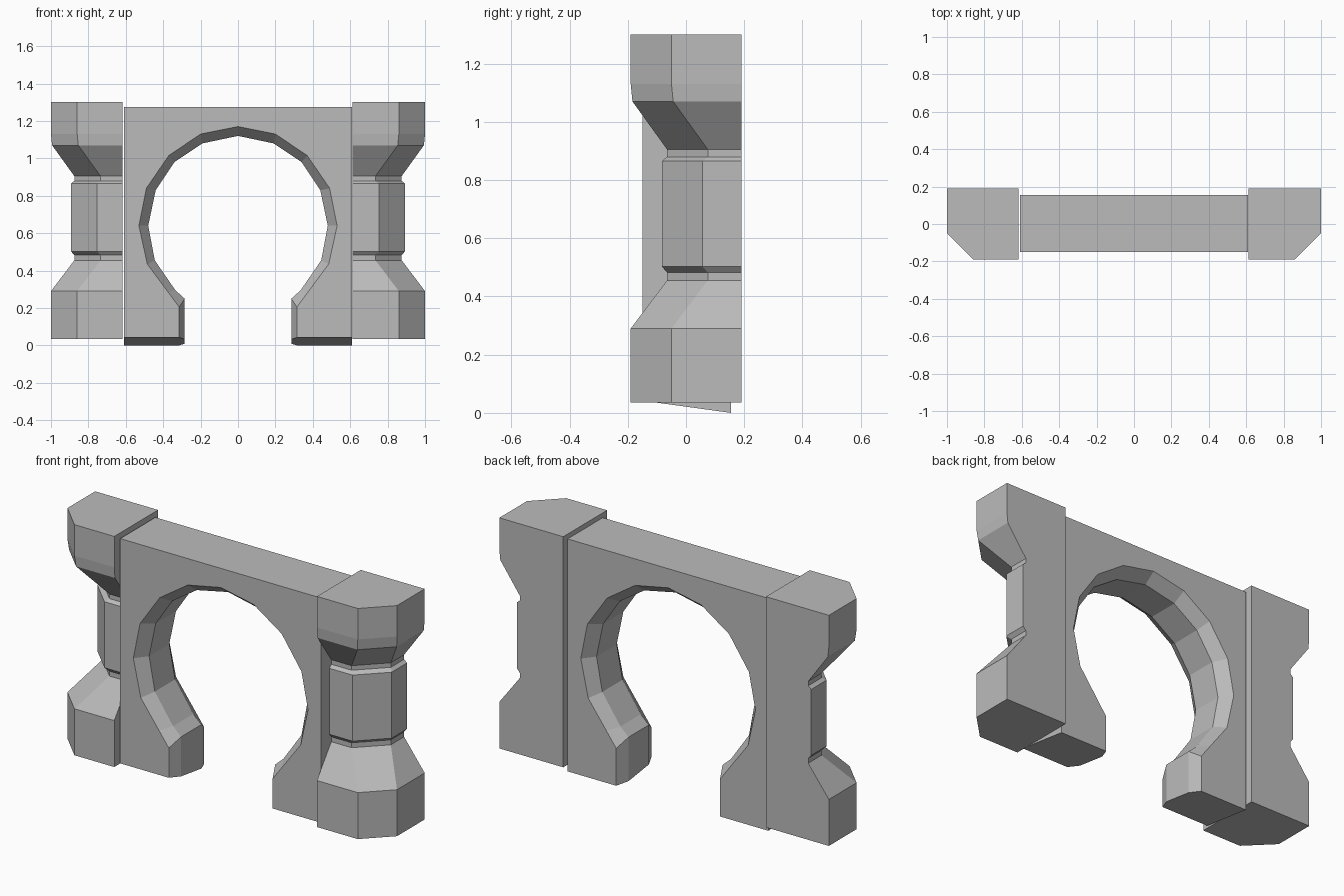
import bpy
import bmesh

cube = bpy.data.objects.get("Cube")
if cube:
    bpy.data.objects.remove(cube)

stone = bpy.data.materials.new("grey_stone")
stone.use_nodes = True
GREY = (0.5, 0.5, 0.5, 1)
stone.diffuse_color = GREY
stone.node_tree.nodes["Principled BSDF"].inputs["Base Color"].default_value = GREY


def loft(name, rings):
    """Skin a stack of matching closed outlines and cap both ends."""
    bm = bmesh.new()
    loops = [[bm.verts.new(p) for p in ring] for ring in rings]
    for a, b in zip(loops, loops[1:]):
        for i in range(len(a)):
            j = (i + 1) % len(a)
            bm.faces.new((a[i], a[j], b[j], b[i]))
    bm.faces.new(loops[0])
    bm.faces.new(loops[-1])
    bmesh.ops.recalc_face_normals(bm, faces=bm.faces)
    mesh = bpy.data.meshes.new(name)
    bm.to_mesh(mesh)
    bm.free()
    mesh.materials.append(stone)
    obj = bpy.data.objects.new(name, mesh)
    bpy.context.collection.objects.link(obj)
    return obj


# Arch wall: right half of the opening, from foot to crown
wide = [(0.315, 0.205), (0.374, 0.285), (0.485, 0.435), (0.53, 0.64),
        (0.49, 0.84), (0.37, 1.015), (0.2, 1.13), (0, 1.17)]
narrow = [(0.285, 0.25), (0.335, 0.295), (0.445, 0.455), (0.48, 0.64),
          (0.44, 0.83), (0.34, 0.98), (0.19, 1.08), (0, 1.12)]
FRONT, BACK, HALF, TOP = -0.15, 0.155, 0.61, 1.275


def wall_outline(y, opening):
    base = 0.042 * (BACK - y) / (BACK - FRONT)   # sloping underside
    foot = opening[0][0]
    half = [(HALF, TOP), (HALF, base), (foot, base)] + opening
    other = [(-x, z) for x, z in reversed(half[:-1])]
    return [(x, y, z) for x, z in half + other]


loft("arch_wall", [wall_outline(FRONT, wide), wall_outline(-0.085, narrow),
                   wall_outline(0.09, narrow), wall_outline(BACK, wide)])

# Pillars: (height, inset of the outer and front sides)
levels = [(0.035, 0), (0.29, 0), (0.455, 0.125), (0.482, 0.125),
          (0.503, 0.107), (0.865, 0.107), (0.88, 0.125), (0.905, 0.125),
          (1.07, 0.006), (1.13, 0), (1.3, 0)]


def pillar(name, side, inner):
    rings = []
    for z, d in levels:
        plan = [(inner, 0.19), (1 - d, 0.19), (1 - d, -0.05 + d),
                (0.86 - d, -0.19 + d), (inner, -0.19 + d)]
        rings.append([(side * x, y, z) for x, y in plan])
    loft(name, rings)


pillar("left_pillar", 1, 0.612)
pillar("right_pillar", -1, 0.618)
